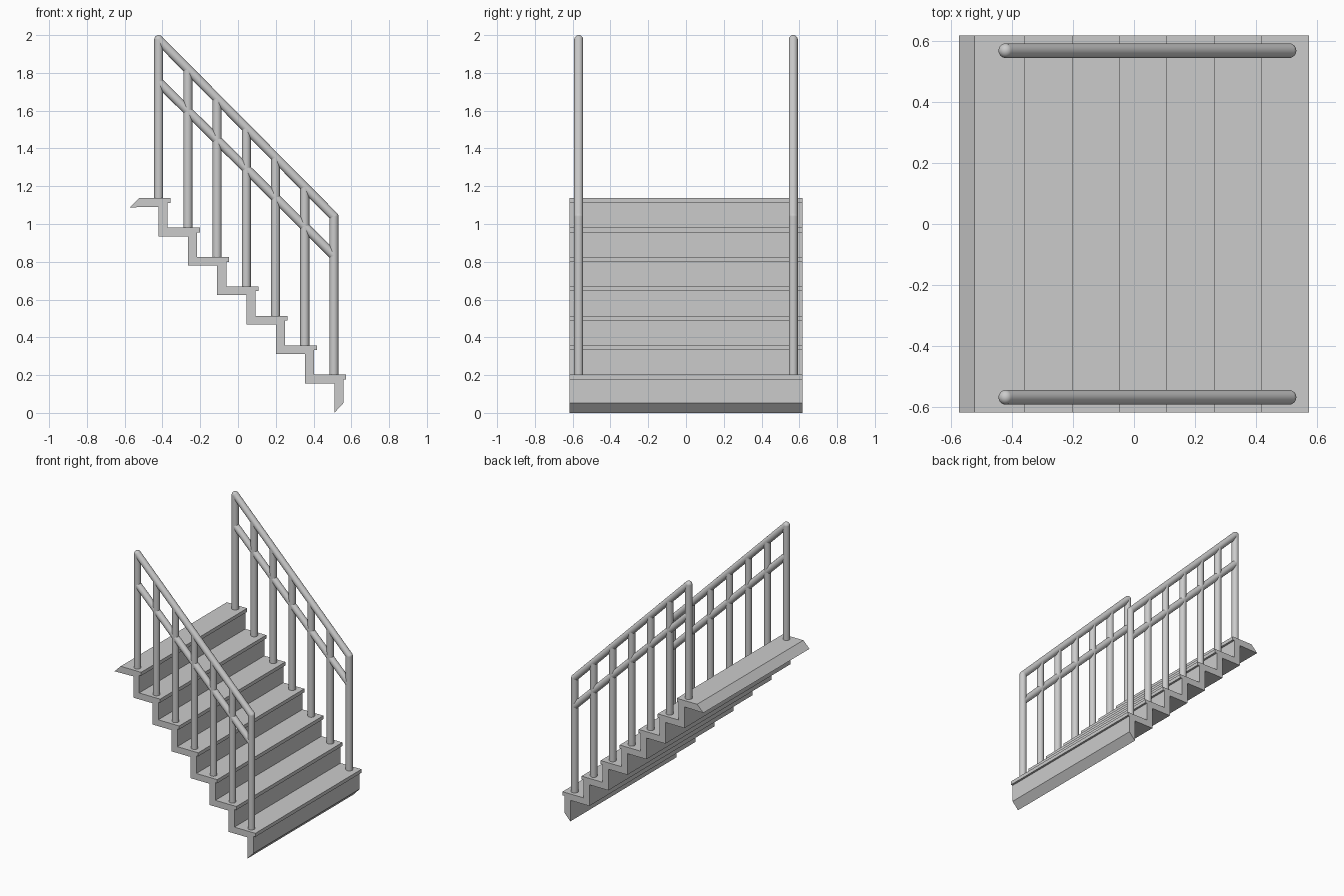
import bpy, bmesh
from mathutils import Vector, Matrix

if "Cube" in bpy.data.objects:
    bpy.data.objects.remove(bpy.data.objects["Cube"])

N, RUN, RISE = 7, 0.155, 0.156
NOSE0, TOP0 = 0.573, 0.202      # lowest tread: nosing x, top z
HALF_W, RAIL_Y, R = 0.617, 0.568, 0.024


def finish(name, bm, smooth=False):
    bmesh.ops.recalc_face_normals(bm, faces=bm.faces)
    mesh = bpy.data.meshes.new(name)
    bm.to_mesh(mesh)
    bm.free()
    obj = bpy.data.objects.new(name, mesh)
    bpy.context.collection.objects.link(obj)
    if smooth:
        bpy.ops.object.select_all(action='DESELECT')
        obj.select_set(True)
        bpy.context.view_layer.objects.active = obj
        bpy.ops.object.shade_smooth_by_angle()
    return obj


def rod(name, a, b):
    a, b = Vector(a), Vector(b)
    d = b - a
    mat = Matrix.Translation((a + b) / 2) @ d.to_track_quat('Z', 'Y').to_matrix().to_4x4()
    bm = bmesh.new()
    bmesh.ops.create_cone(bm, cap_ends=True, segments=24, radius1=R, radius2=R,
                          depth=d.length, matrix=mat)
    return finish(name, bm, True)


def ball(name, p):
    bm = bmesh.new()
    bmesh.ops.create_uvsphere(bm, u_segments=24, v_segments=12, radius=R,
                              matrix=Matrix.Translation(p))
    return finish(name, bm, True)


# Folded stair profile: upper line going up, then underside coming back down
upper, under = [(0.558, 0.052)], [(0.51, 0.0)]
for i in range(N):
    nose, top = NOSE0 - i * RUN, TOP0 + i * RISE
    upper += [(nose - 0.015, top - 0.026), (nose, top - 0.026), (nose, top)]
    under.append((nose - 0.063, top - 0.047))
    if i < N - 1:
        upper.append((nose - RUN - 0.015, top))
        under.append((nose - RUN - 0.063, top - 0.047))
    else:
        upper.append((-0.523, top))
        under.append((-0.573, top - 0.05))

bm = bmesh.new()
face = bm.faces.new([bm.verts.new((x, -HALF_W, z)) for x, z in upper + under[::-1]])
ext = bmesh.ops.extrude_face_region(bm, geom=[face], use_keep_orig=True)
bmesh.ops.translate(bm, vec=(0, 2 * HALF_W, 0),
                    verts=[v for v in ext['geom'] if isinstance(v, bmesh.types.BMVert)])
finish("folded_steps", bm)

# Railings on both sides
X0, X1 = -0.42, 0.508
Z0, Z1 = 2.0 - R, 1.04
for side, y in (("front", -RAIL_Y), ("back", RAIL_Y)):
    for i in range(N):
        t = i / (N - 1)
        x = X1 + (X0 - X1) * t
        rod(f"{side}_post_{i + 1}", (x, y, TOP0 + i * RISE - 0.005), (x, y, Z1 + (Z0 - Z1) * t))
    rod(f"{side}_handrail", (X0, y, Z0), (X1, y, Z1))
    rod(f"{side}_middle_rail", (X0, y, 1.752), (X1, y, 0.833))
    ball(f"{side}_upper_joint", (X0, y, Z0))
    ball(f"{side}_lower_joint", (X1, y, Z1))
